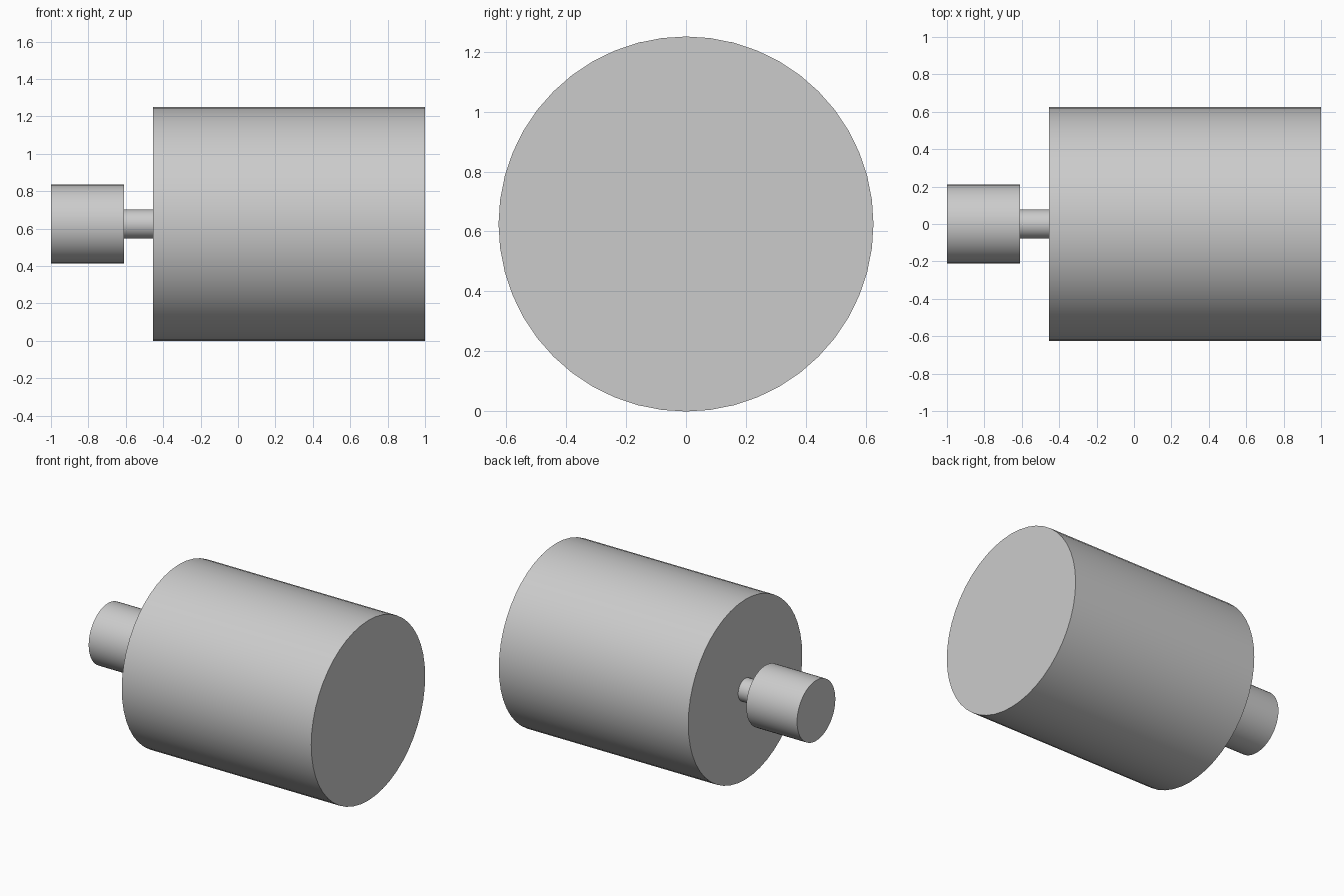
import bpy
import math

cube = bpy.data.objects.get("Cube")
if cube:
    bpy.data.objects.remove(cube, do_unlink=True)

# Single plain grey
grey = bpy.data.materials.new("plain grey")
grey.use_nodes = True
colour = (0.6, 0.6, 0.6, 1.0)
grey.diffuse_color = colour
grey.node_tree.nodes["Principled BSDF"].inputs["Base Color"].default_value = colour

AXIS_Z = 0.625


def drum(name, x0, x1, radius, sides=48):
    """Closed cylinder lying along x."""
    bpy.ops.mesh.primitive_cylinder_add(
        vertices=sides, radius=radius, depth=x1 - x0,
        location=((x0 + x1) / 2, 0, AXIS_Z), rotation=(0, math.pi / 2, 0))
    obj = bpy.context.object
    obj.name = name
    obj.data.materials.append(grey)
    bpy.ops.object.transform_apply(location=False, rotation=True, scale=True)
    bpy.ops.object.shade_smooth_by_angle(angle=math.radians(30))
    return obj


# Large body, thin neck and small end knob on one axis
drum("body", -0.455, 1.0, 0.625)
drum("neck", -0.61, -0.455, 0.078)
drum("end_knob", -1.0, -0.61, 0.21)
